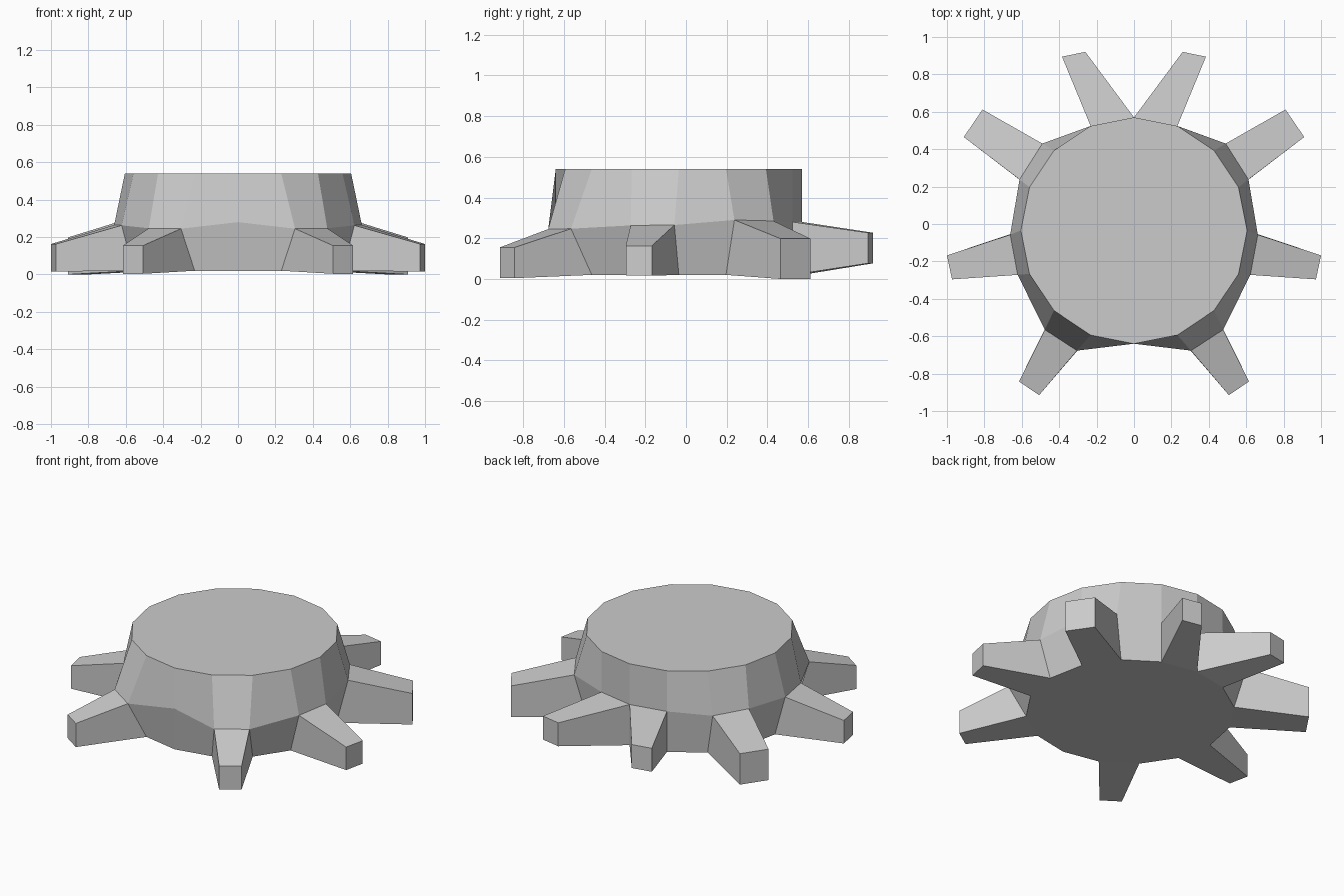
import bpy, bmesh
from math import sin, cos, pi

if "Cube" in bpy.data.objects:
    bpy.data.objects.remove(bpy.data.objects["Cube"])

SIDES, RADIUS, CENTRE_Y = 16, 0.605, -0.035

# Shoulder ring, front centre to back centre on the right side
SHOULDER = [(0, -0.64, 0.28), (0.305, -0.677, 0.245), (0.477, -0.565, 0.247),
            (0.622, -0.272, 0.263), (0.662, -0.057, 0.265), (0.612, 0.238, 0.29),
            (0.49, 0.43, 0.285), (0.232, 0.524, 0.28), (0, 0.57, 0.28)]

# Leg tips, keyed by hub side: two plan corners, then bottom and top heights
TIPS = {1: ((0.507, -0.915), (0.615, -0.842), 0.004, 0.155),
        3: ((0.973, -0.296), (1.0, -0.168), 0.016, 0.163),
        5: ((0.91, 0.465), (0.81, 0.612), 0.0, 0.198),
        7: ((0.385, 0.895), (0.26, 0.92), 0.077, 0.227)}


def circle(z):
    steps = [2 * pi * i / SIDES for i in range(SIDES)]
    return [(RADIUS * sin(a), CENTRE_Y - RADIUS * cos(a), z) for a in steps]


def mirrored(points):
    return points + [(-x, y, z) for x, y, z in points[-2:0:-1]]


def bridge(bm, lower, upper):
    n = len(lower)
    return [bm.faces.new((lower[i], lower[(i + 1) % n], upper[(i + 1) % n], upper[i]))
            for i in range(n)]


def add_leg(bm, wall, tip, side):
    """Extrude a hub wall face into a tapered leg ending at the tip corners."""
    (ax, ay), (bx, by), low, high = tip
    corners = [(ax, ay, low), (bx, by, low), (bx, by, high), (ax, ay, high)]
    if side < 0:
        corners = [(-x, y, z) for x, y, z in (corners[1], corners[0], corners[3], corners[2])]
    base = list(wall.verts)
    end = [bm.verts.new(c) for c in corners]
    bm.faces.remove(wall)
    bridge(bm, base, end)
    bm.faces.new(end)


bm = bmesh.new()

# Hub: round base, flared shoulder and flat round top
base, shoulder, top = ([bm.verts.new(p) for p in ring]
                       for ring in (circle(0.02), mirrored(SHOULDER), circle(0.54)))
walls = bridge(bm, base, shoulder)
bridge(bm, shoulder, top)
bm.faces.new(base[::-1])
bm.faces.new(top)

# Legs: four on each side
for i, tip in TIPS.items():
    add_leg(bm, walls[i], tip, 1)
    add_leg(bm, walls[SIDES - 1 - i], tip, -1)

bmesh.ops.recalc_face_normals(bm, faces=bm.faces[:])
mesh = bpy.data.meshes.new("eight_legged_hub")
bm.to_mesh(mesh)
bm.free()
bpy.context.collection.objects.link(bpy.data.objects.new("eight_legged_hub", mesh))
